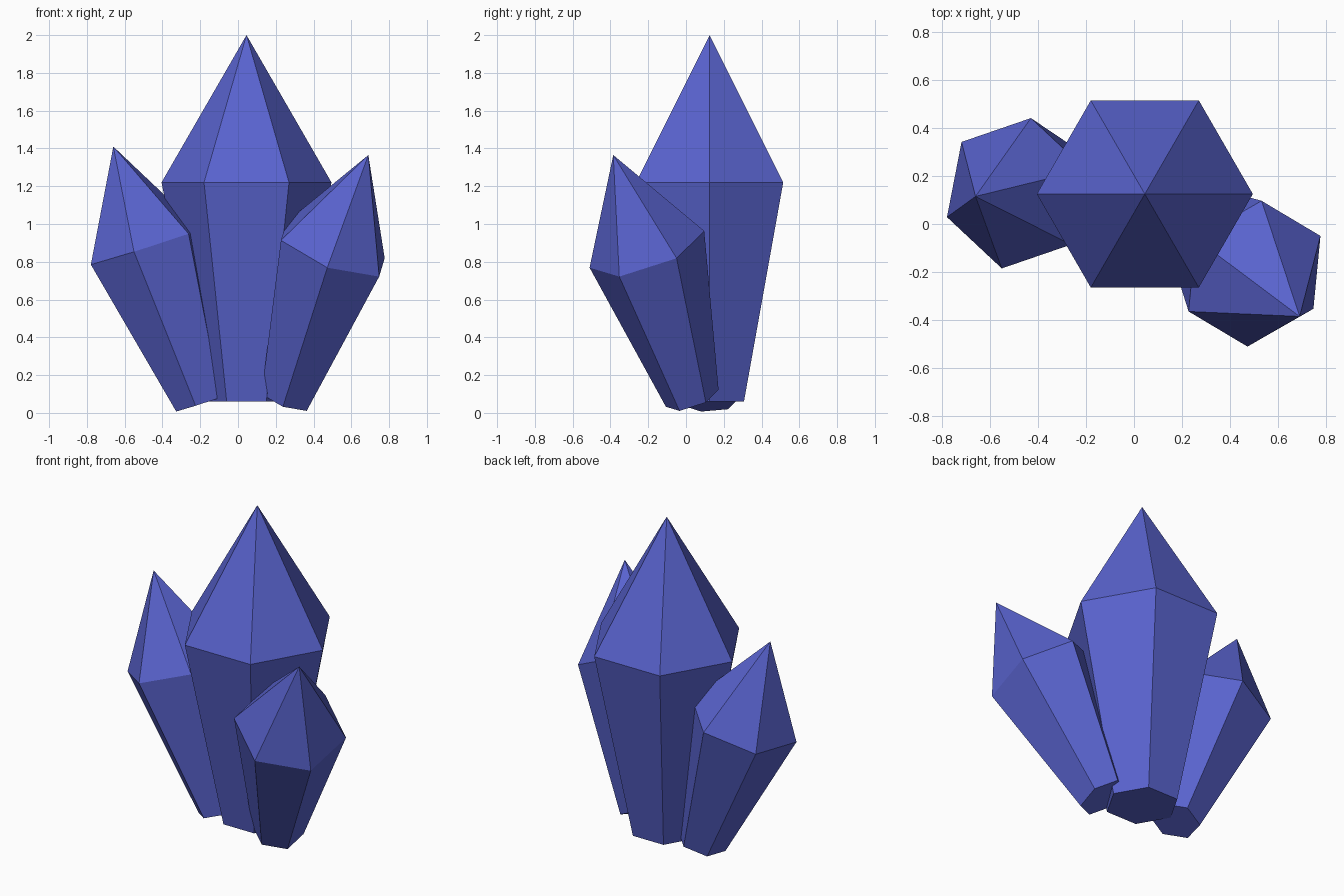
import bpy, bmesh, math
from mathutils import Vector, Matrix

if "Cube" in bpy.data.objects:
    bpy.data.objects.remove(bpy.data.objects["Cube"])

mat = bpy.data.materials.new("crystal_blue")
mat.diffuse_color = (0.10, 0.125, 0.62, 1)
mat.use_nodes = True
mat.node_tree.nodes["Principled BSDF"].inputs["Base Color"].default_value = mat.diffuse_color


def crystal(name, base, shoulder, tip, spoke, r_base, r_shoulder):
    """Six-sided crystal: small base ring, wide shoulder ring, pointed tip."""
    base, shoulder, tip = Vector(base), Vector(shoulder), Vector(tip)
    axis = (tip - shoulder).normalized()
    spoke = Vector(spoke)
    spoke = (spoke - axis * spoke.dot(axis)).normalized()
    dirs = [Matrix.Rotation(i * math.pi / 3, 3, axis) @ spoke for i in range(6)]
    bm = bmesh.new()
    low = [bm.verts.new(base + d * r_base) for d in dirs]
    high = [bm.verts.new(shoulder + d * r_shoulder) for d in dirs]
    apex = bm.verts.new(tip)
    bm.faces.new(low[::-1])
    for i in range(6):
        j = (i + 1) % 6
        bm.faces.new((low[i], low[j], high[j], high[i]))
        bm.faces.new((high[i], high[j], apex))
    bmesh.ops.recalc_face_normals(bm, faces=bm.faces)
    mesh = bpy.data.meshes.new(name)
    bm.to_mesh(mesh)
    bm.free()
    mesh.materials.append(mat)
    obj = bpy.data.objects.new(name, mesh)
    bpy.context.collection.objects.link(obj)


# Tall upright crystal in the middle
crystal("main_crystal", (0.045, 0.125, 0.06), (0.045, 0.125, 1.22),
        (0.045, 0.125, 2.0), (1, 0, 0), 0.21, 0.45)
# Smaller crystals leaning outwards
crystal("left_crystal", (-0.197, 0.125, 0.05), (-0.49, 0.128, 0.88),
        (-0.66, 0.115, 1.41), (-0.29, -0.10, -0.10), 0.144, 0.32)
crystal("right_crystal", (0.251, 0.033, 0.077), (0.502, -0.207, 0.866),
        (0.69, -0.385, 1.365), (0.2475, -0.1475, -0.146), 0.147, 0.32)
